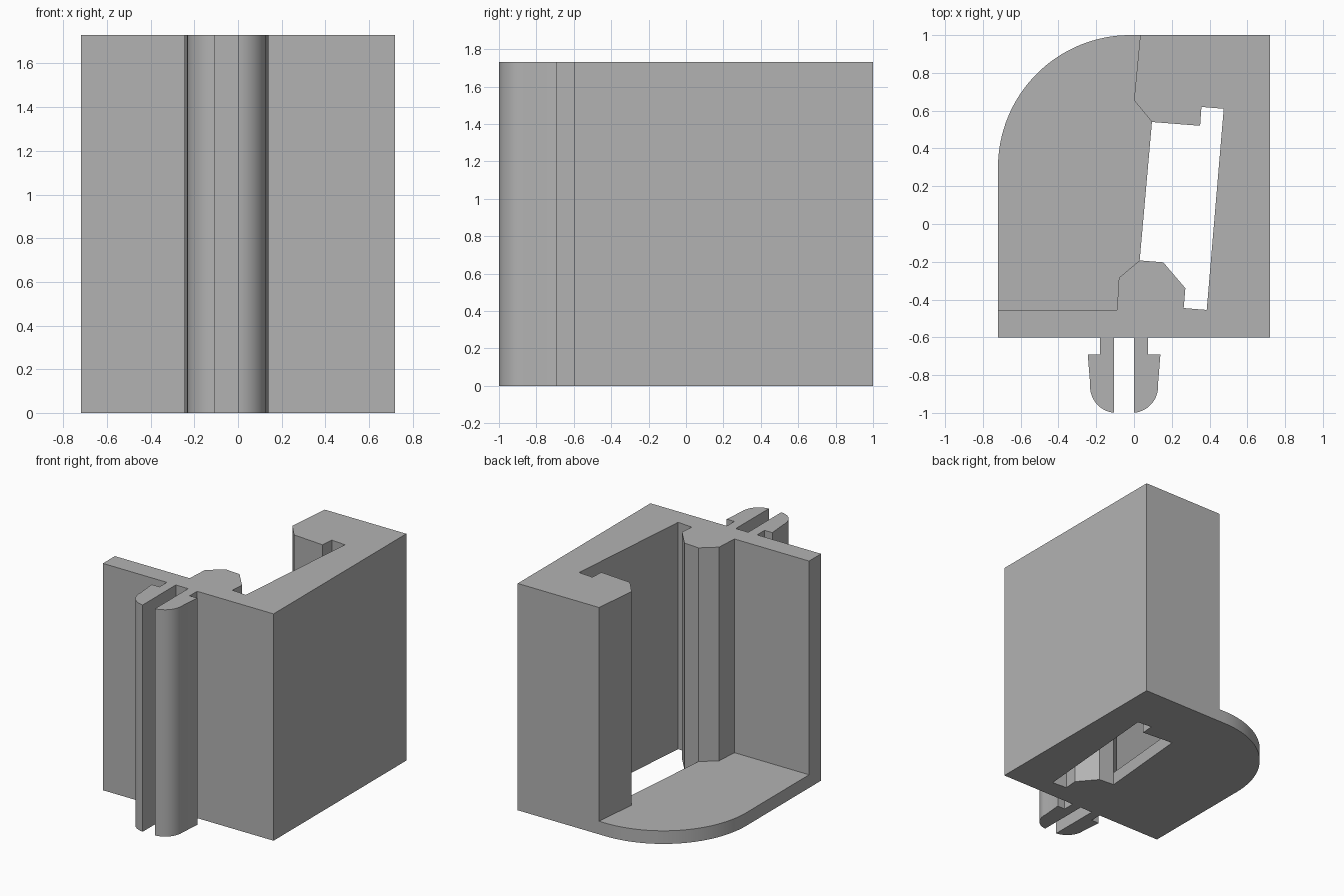
import bpy
import bmesh
from math import sin, cos, radians

cube = bpy.data.objects.get("Cube")
if cube:
    bpy.data.objects.remove(cube, do_unlink=True)

HEIGHT = 1.73
FLOOR = 0.1

grey = bpy.data.materials.new("plain_grey")
grey.use_nodes = True
grey.diffuse_color = (0.45, 0.45, 0.45, 1)
grey.node_tree.nodes["Principled BSDF"].inputs["Base Color"].default_value = grey.diffuse_color


def arc(cx, cy, r, start, end, steps):
    angles = [radians(start + (end - start) * i / steps) for i in range(steps + 1)]
    return [(cx + r * cos(a), cy + r * sin(a)) for a in angles]


def add_prism(bm, outline, top, bottom_of=lambda p, q: 0.0):
    """Extrude a counter-clockwise outline; bottom_of gives each side's lower edge."""
    bm.faces.new([bm.verts.new((x, y, top)) for x, y in outline])
    bm.faces.new([bm.verts.new((x, y, 0)) for x, y in reversed(outline)])
    for p, q in zip(outline, outline[1:] + outline[:1]):
        low = bottom_of(p, q)
        if low < top:
            corners = ((*p, low), (*q, low), (*q, top), (*p, top))
            bm.faces.new([bm.verts.new(c) for c in corners])


def finish(bm, name):
    bmesh.ops.remove_doubles(bm, verts=bm.verts, dist=0.0001)
    mesh = bpy.data.meshes.new(name)
    bm.to_mesh(mesh)
    bm.free()
    mesh.materials.append(grey)
    obj = bpy.data.objects.new(name, mesh)
    bpy.context.collection.objects.link(obj)
    bpy.ops.object.select_all(action="DESELECT")
    obj.select_set(True)
    bpy.context.view_layer.objects.active = obj
    bpy.ops.object.shade_smooth_by_angle(angle=radians(30))


# Seams where the tall wall meets the low floor plate
lip = [(0.033, 1), (0, 0.655), (0.095, 0.54)]
pillar = [(0.03, -0.193), (-0.08, -0.285), (-0.09, -0.455), (-0.72, -0.455)]
seam = {pair for run in (lip, pillar) for pair in zip(run, run[1:])}
seam |= {(q, p) for p, q in seam}


def above_floor(p, q):
    return FLOOR if (p, q) in seam else 0.0


# Slot edge inside the tall wall
slot = [(0.35, 0.52), (0.357, 0.62), (0.475, 0.61), (0.385, -0.455),
        (0.263, -0.445), (0.272, -0.34), (0.155, -0.203)]

# Tall wall and rounded floor plate
body = bmesh.new()
wall = [(-0.72, -0.6), (0.72, -0.6), (0.72, 1)] + lip + slot + pillar
add_prism(body, wall, HEIGHT, above_floor)
corner = arc(-0.02, 0.3, 0.7, 90, 180, 32)
add_prism(body, pillar[::-1] + lip[::-1] + corner, FLOOR, above_floor)
finish(body, "holder_body")

# Pair of barbed snap clips on the front
CLIP_X = -0.0525
half = [(0.0525, -0.6)] + arc(0.04, -0.86, 0.14, 275, 365, 16)
half += [(0.1925, -0.69), (0.1275, -0.69), (0.1275, -0.6)]
for name, side in (("left_clip", 1), ("right_clip", -1)):
    outline = [(CLIP_X + side * x, y) for x, y in half]
    clip = bmesh.new()
    add_prism(clip, outline[::side], HEIGHT)
    finish(clip, name)
